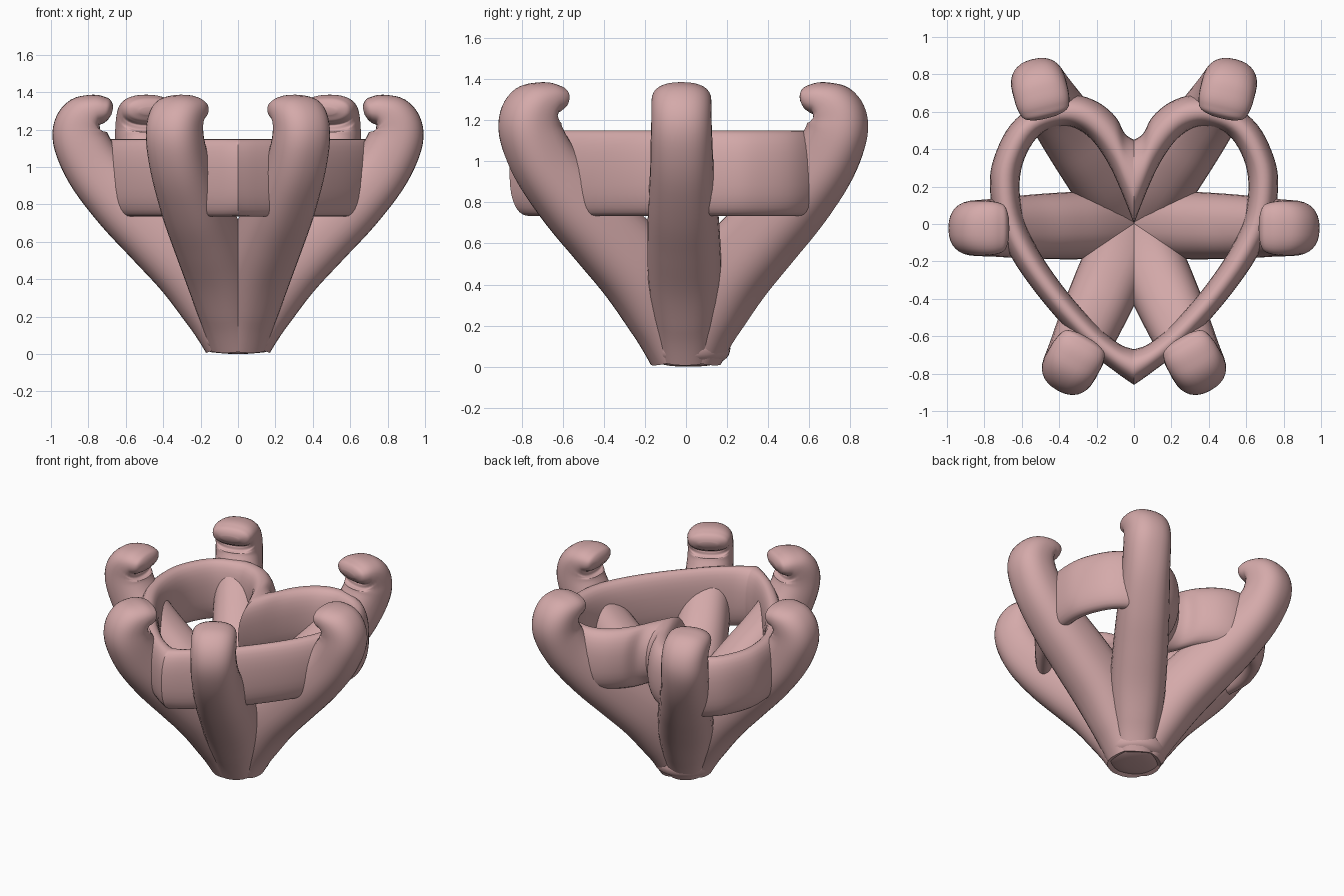
import bpy, bmesh, math
from mathutils import Vector

if "Cube" in bpy.data.objects:
    bpy.data.objects.remove(bpy.data.objects["Cube"])

mat = bpy.data.materials.new("rose_metal")
mat.diffuse_color = (0.66, 0.40, 0.40, 1)
mat.use_nodes = True
mat.node_tree.nodes["Principled BSDF"].inputs["Base Color"].default_value = mat.diffuse_color


def spline(pts, n):
    """Catmull-Rom resample of an open point list (any dimension)."""
    out = []
    for i in range(len(pts) - 1):
        a, b = pts[max(i - 1, 0)], pts[i]
        c, d = pts[i + 1], pts[min(i + 2, len(pts) - 1)]
        for k in range(n):
            t = k / n
            out.append([0.5 * (2*q + (r - p)*t + (2*p - 5*q + 4*r - s)*t*t + (3*q - p - 3*r + s)*t**3)
                        for p, q, r, s in zip(a, b, c, d)])
    out.append(list(pts[-1]))
    return out


def section(n, e):
    """Unit superellipse."""
    res = []
    for k in range(n):
        c, s = math.cos(2*math.pi*k/n), math.sin(2*math.pi*k/n)
        res.append((math.copysign(abs(c)**(2/e), c), math.copysign(abs(s)**(2/e), s)))
    return res


def loft(name, rings, closed=False, angle=50):
    """Skin a list of rings into a smooth object."""
    bm = bmesh.new()
    vs = [[bm.verts.new(p) for p in ring] for ring in rings]
    m, n = len(vs), len(vs[0])
    for i in range(m if closed else m - 1):
        a, b = vs[i], vs[(i + 1) % m]
        for j in range(n):
            bm.faces.new((a[j], a[(j+1) % n], b[(j+1) % n], b[j]))
    if not closed:
        bm.faces.new(vs[0])
        bm.faces.new(vs[-1])
    bmesh.ops.recalc_face_normals(bm, faces=bm.faces)
    me = bpy.data.meshes.new(name)
    bm.to_mesh(me)
    bm.free()
    me.materials.append(mat)
    ob = bpy.data.objects.new(name, me)
    bpy.context.collection.objects.link(ob)
    bpy.ops.object.select_all(action='DESELECT')
    ob.select_set(True)
    bpy.context.view_layer.objects.active = ob
    bpy.ops.object.shade_smooth_by_angle(angle=math.radians(angle))
    return ob


# Heart band: outer and inner outlines of the right half, cleft to tip
outer = [(0, .45), (.05, .485), (.1, .575), (.2, .655), (.33, .69), (.5, .655), (.66, .53), (.75, .35),
         (.77, .2), (.74, 0), (.63, -.22), (.45, -.46), (.25, -.67), (.1, -.79), (0, -.86)]
inner = [(0, 0), (.05, .13), (.12, .29), (.2, .42), (.28, .495), (.37, .52), (.5, .48), (.585, .35),
         (.612, .2), (.585, .02), (.5, -.16), (.36, -.36), (.2, -.54), (.08, -.64), (0, -.67)]
half = [o + i for o, i in zip(spline(outer, 5), spline(inner, 5))]
loop = half + [[-h[0], h[1], -h[2], h[3]] for h in half[-2:0:-1]]
prof = section(28, 2.3)
loft("heart_band", [[(ox + (ix - ox)*(c + 1)/2, oy + (iy - oy)*(c + 1)/2, .942 + .208*s)
                     for c, s in prof] for ox, oy, ix, iy in loop], closed=True)

# Prong path: radius, height, half thickness, half width
COLUMN = .845
path = [(.02, .06, .16, .14), (.10, .26, .2, .165), (.25, .46, .2, .18), (.43, .64, .19, .177),
        (.60, .80, .175, .168), (.75, .97, .16, .155), (.83, 1.11, .15, .15), (COLUMN, 1.2, .145, .147),
        (.82, 1.265, .125, .147), (.77, 1.30, .09, .145), (.72, 1.305, .072, .135),
        (.69, 1.302, .055, .115), (.672, 1.298, .02, .06)]


def prong(name, foot, head, scale, side):
    """Claw leaving the base at angle foot, with its hook turned to angle head."""
    pts = spline(path, 5)
    hook_start = 7 * 5
    A = Vector((math.cos(math.radians(foot)), math.sin(math.radians(foot)), 0))
    rings = []
    for i, (r, z, th, w) in enumerate(pts):
        f = min(max((z - .85) / .3, 0), 1)
        ang = math.radians(foot + (head - foot) * f)
        H = Vector((math.cos(ang), math.sin(ang), 0))
        W = Vector((-H.y, H.x, 0))
        if i <= hook_start:
            c = A * r * scale
        else:
            c = A * COLUMN * scale + H * (r - COLUMN)
        c.z = z
        p, q = pts[max(i - 1, 0)], pts[min(i + 1, len(pts) - 1)]
        t = Vector((q[0] - p[0], q[1] - p[1])).normalized()
        N = H * t.y - Vector((0, 0, t.x))
        ring = [c + N * (th * u) + W * (w * v) for u, v in section(32, 2.35)]
        for v in ring:
            v.x *= side
        rings.append(ring)
    loft(name, rings, angle=60)


for side, tag in ((1, "right"), (-1, "left")):
    prong("side_prong_" + tag, -1.5, 0, 1.0, side)
    prong("back_prong_" + tag, 55.5, 76, 1.06, side)
    prong("front_prong_" + tag, -66, -60, .985, side)

# Rounded base button
base = [(.02, 0), (.09, .004), (.15, .018), (.188, .042), (.203, .07), (.205, .1), (.19, .14), (.1, .18)]
loft("base_button", [[(r*math.cos(a), .01 + r*math.sin(a), z)
                      for a in [2*math.pi*k/40 for k in range(40)]] for r, z in spline(base, 3)])
